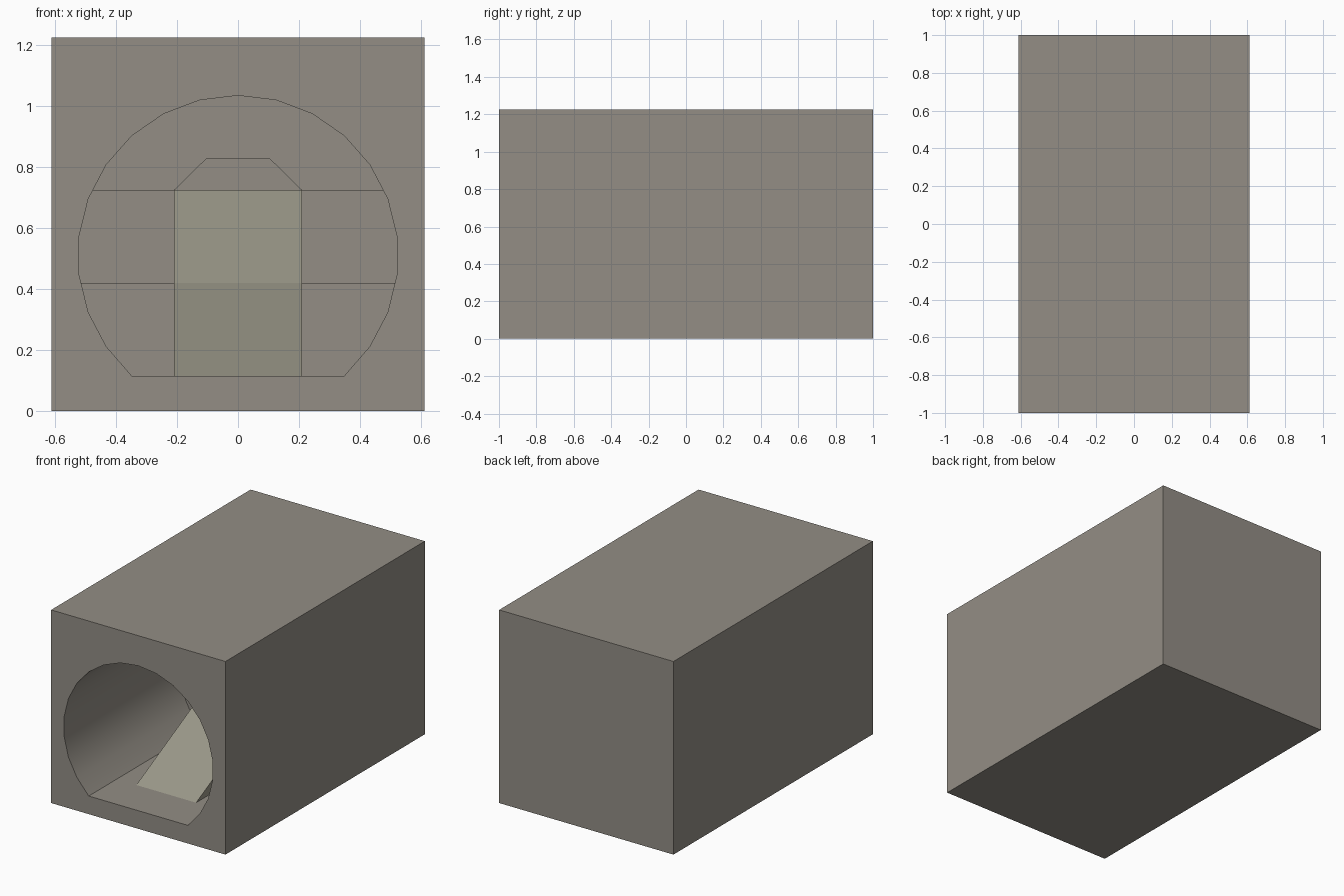
import bpy, bmesh, math

if "Cube" in bpy.data.objects:
    bpy.data.objects.remove(bpy.data.objects["Cube"])

def material(name, rgb):
    m = bpy.data.materials.new(name)
    m.diffuse_color = (*rgb, 1)
    m.use_nodes = True
    m.node_tree.nodes["Principled BSDF"].inputs["Base Color"].default_value = m.diffuse_color
    return m

STONE = material("grey_stone", (0.292, 0.270, 0.235))
RAMP = material("pale_ramp_stone", (0.323, 0.309, 0.246))

def finish(name, bm, mat):
    bmesh.ops.recalc_face_normals(bm, faces=bm.faces)
    me = bpy.data.meshes.new(name)
    bm.to_mesh(me)
    bm.free()
    ob = bpy.data.objects.new(name, me)
    bpy.context.collection.objects.link(ob)
    me.materials.append(mat)
    return ob

def prism_y(name, pts, y0, y1, mat):
    """Extrude an (x, z) outline along y."""
    bm = bmesh.new()
    f = bm.faces.new([bm.verts.new((x, y0, z)) for x, z in pts])
    new = bmesh.ops.extrude_face_region(bm, geom=[f])["geom"]
    bmesh.ops.translate(bm, vec=(0, y1 - y0, 0),
                        verts=[v for v in new if isinstance(v, bmesh.types.BMVert)])
    return finish(name, bm, mat)

def prism_x(name, pts, half, mat):
    """Extrude a (y, z) outline along x."""
    bm = bmesh.new()
    f = bm.faces.new([bm.verts.new((-half, y, z)) for y, z in pts])
    new = bmesh.ops.extrude_face_region(bm, geom=[f])["geom"]
    bmesh.ops.translate(bm, vec=(2 * half, 0, 0),
                        verts=[v for v in new if isinstance(v, bmesh.types.BMVert)])
    return finish(name, bm, mat)

# Tunnel outline: 26-sided circle with a flat floor
W, H, R, CZ, FLOOR, END = 0.612, 1.226, 0.525, 0.51, 0.115, 0.995
step = 2 * math.pi / 26
bore = [(R * math.sin(k * step), CZ + R * math.cos(k * step)) for k in range(-10, 11)]
bore[0] = (bore[0][0], FLOOR)
bore[-1] = (bore[-1][0], FLOOR)

def bore_below(h):
    """Part of the tunnel outline under height h."""
    out = []
    for i, a in enumerate(bore):
        b = bore[(i + 1) % len(bore)]
        if a[1] <= h:
            out.append(a)
        if (a[1] - h) * (b[1] - h) < 0:
            t = (h - a[1]) / (b[1] - a[1])
            out.append((a[0] + t * (b[0] - a[0]), h))
    return out

# Outer block with the tunnel sunk into its front
bm = bmesh.new()
def loop(pts, y):
    return [bm.verts.new((x, y, z)) for x, z in pts]
def walls(a, b):
    n = len(a)
    for i in range(n):
        bm.faces.new((a[i], a[(i + 1) % n], b[(i + 1) % n], b[i]))
box = [(-W, 0), (W, 0), (W, H), (-W, H)]
of, ob_, tf, tb = loop(box, -1), loop(box, 1), loop(bore, -1), loop(bore, END)
walls(of, ob_)
walls(tf, tb)
bm.faces.new(ob_)
bm.faces.new(tb)
rim = [bm.edges.get((l[i], l[(i + 1) % len(l)])) for l in (of, tf) for i in range(len(l))]
bmesh.ops.triangle_fill(bm, edges=rim, use_beauty=True, normal=(0, -1, 0))
block = finish("tunnel_block", bm, STONE)
bpy.context.view_layer.objects.active = block
block.select_set(True)
bpy.ops.object.shade_smooth_by_angle(angle=math.radians(30))

# Terraces at the far end of the tunnel
Z1, Z2, Z3, HALF = 0.42, 0.725, 0.828, 0.21
prism_y("lower_terrace", bore_below(Z1), 0.13, END, STONE)
prism_y("upper_terrace", bore_below(Z2), 0.54, END, STONE)

# Two-part ramp up the middle
prism_x("lower_ramp", [(-0.72, FLOOR), (-0.11, Z1), (0.14, Z1), (0.14, FLOOR)], HALF, RAMP)
prism_x("upper_ramp", [(-0.11, Z1), (0.30, Z2), (0.55, Z2), (0.55, Z1)], HALF, RAMP)

# Chamfered block above the ramp
prism_y("chamfered_head", [(-HALF, Z2), (HALF, Z2), (HALF / 2, Z3), (-HALF / 2, Z3)],
        0.54, END, STONE)
